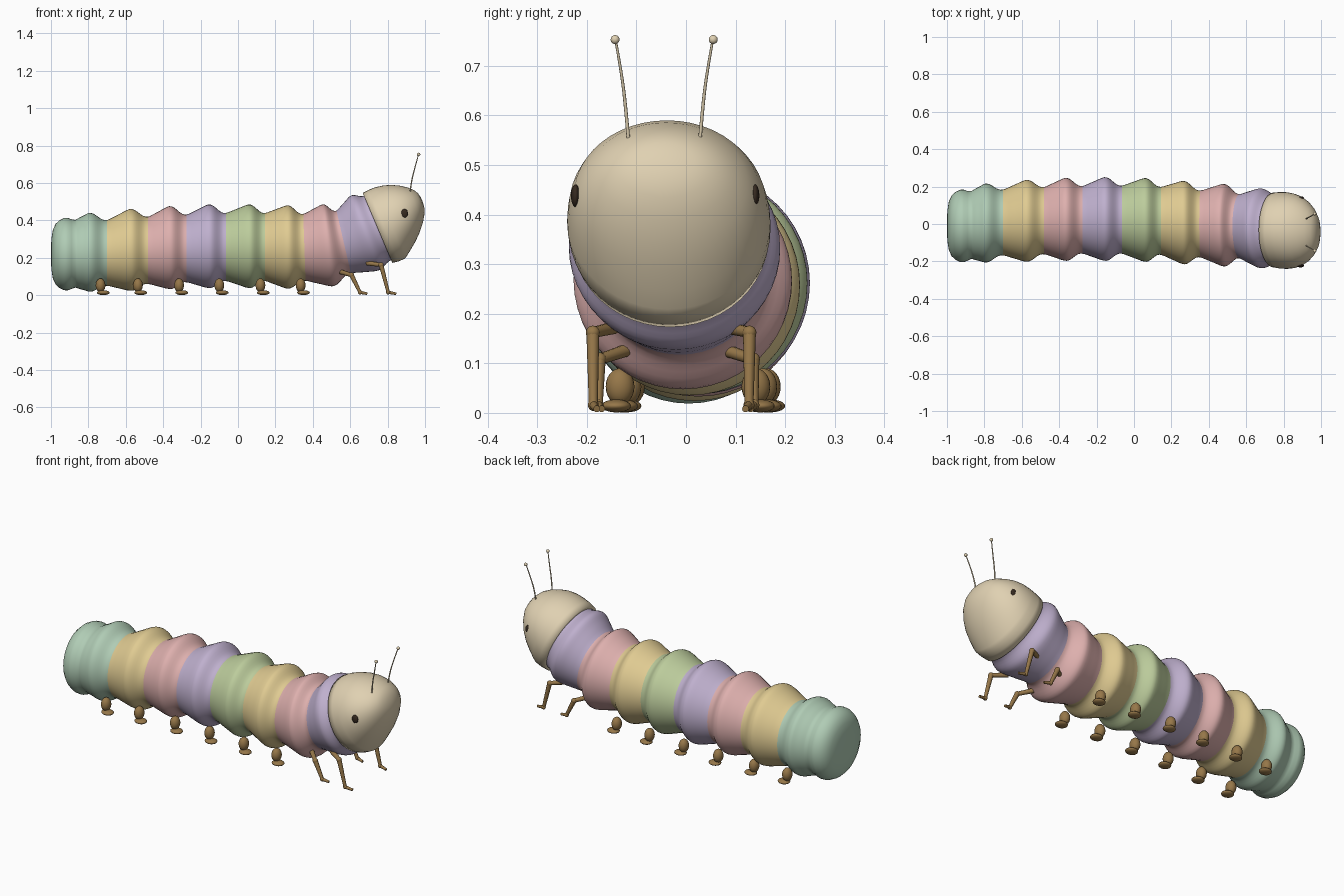
import bpy, math
from mathutils import Vector

cube = bpy.data.objects.get("Cube")
if cube:
    bpy.data.objects.remove(cube)


def material(name, rgb):
    lin = [((c / 255 + 0.055) / 1.055) ** 2.4 for c in rgb] + [1]
    m = bpy.data.materials.new(name)
    m.use_nodes = True
    m.diffuse_color = lin
    m.node_tree.nodes["Principled BSDF"].inputs["Base Color"].default_value = lin
    return m


MINT = material("mint", (176, 204, 181))
YELLOW = material("straw yellow", (224, 203, 146))
PINK = material("dusty pink", (222, 176, 174))
LILAC = material("lilac", (191, 176, 206))
GREEN = material("leaf green", (188, 204, 156))
CREAM = material("cream", (224, 209, 178))
BROWN = material("leg brown", (150, 119, 73))
DARK = material("eye dark", (54, 42, 32))


def finish(ob, name, mat):
    ob.name = name
    ob.data.materials.clear()
    ob.data.materials.append(mat)
    for p in ob.data.polygons:
        p.use_smooth = True
    return ob


def loft(name, rings, mat, cap_start=False, cap_end=False, sides=48):
    """Skin rings given as (centre, up, down, half width, tilt)."""
    verts, faces = [], []
    for c, up, down, wide, tilt in rings:
        axis = Vector((-math.sin(tilt), 0, math.cos(tilt)))
        for i in range(sides):
            a = math.tau * i / sides
            s = math.sin(a)
            mid, half = (up - down) / 2, (up + down) / 2
            verts.append(Vector(c) + axis * (mid + half * s) + Vector((0, -wide * math.cos(a), 0)))
    for k in range(len(rings) - 1):
        for i in range(sides):
            j = (i + 1) % sides
            a, b = k * sides, (k + 1) * sides
            faces.append((a + i, a + j, b + j, b + i))
    if cap_start:
        faces.append(tuple(reversed(range(sides))))
    if cap_end:
        faces.append(tuple(range(len(verts) - sides, len(verts))))
    me = bpy.data.meshes.new(name)
    me.from_pydata(verts, [], faces)
    ob = bpy.data.objects.new(name, me)
    bpy.context.collection.objects.link(ob)
    return finish(ob, name, mat)


def ball(name, loc, scale, mat):
    bpy.ops.mesh.primitive_uv_sphere_add(segments=20, ring_count=12, location=loc)
    ob = bpy.context.object
    ob.scale = scale
    return finish(ob, name, mat)


def tube(name, points, radii, mat, kind='POLY'):
    cu = bpy.data.curves.new(name, 'CURVE')
    cu.dimensions = '3D'
    cu.bevel_depth = 1
    cu.bevel_resolution = 3
    cu.use_fill_caps = True
    sp = cu.splines.new(kind)
    sp.points.add(len(points) - 1)
    for p, co, r in zip(sp.points, points, radii):
        p.co = (*co, 1)
        p.radius = r
    if kind == 'NURBS':
        sp.order_u = 3
        sp.use_endpoint_u = True
    ob = bpy.data.objects.new(name, cu)
    ob.data.materials.append(mat)
    bpy.context.collection.objects.link(ob)


# Body folds: alternating valleys and crests as (x, y, z, radius, tilt in degrees)
KEYS = [(-0.87, -0.005, 0.222, 0.181, 0), (-0.80, 0.005, 0.23, 0.210, 0),
        (-0.70, 0.008, 0.226, 0.176, 0), (-0.58, 0.017, 0.243, 0.218, 0),
        (-0.48, 0.018, 0.240, 0.180, 0), (-0.37, 0.025, 0.255, 0.221, 0),
        (-0.275, 0.022, 0.250, 0.181, 0), (-0.16, 0.027, 0.262, 0.223, 0),
        (-0.065, 0.023, 0.258, 0.182, 0), (0.055, 0.022, 0.262, 0.223, 0),
        (0.145, 0.017, 0.258, 0.182, 0), (0.26, 0.008, 0.258, 0.222, 0),
        (0.355, 0.0, 0.256, 0.179, 2), (0.475, -0.006, 0.266, 0.220, 7),
        (0.565, -0.012, 0.285, 0.172, 13), (0.67, -0.022, 0.330, 0.212, 20),
        (0.755, -0.032, 0.363, 0.188, 23)]
STEPS = 8


def fold(k):
    """Rings easing from one key to the next, with faint wrinkles."""
    out = []
    for s in range(STEPS + 1):
        t = s / STEPS
        ease = t * t * (3 - 2 * t)
        a, b = KEYS[k], KEYS[k + 1]
        x, y, z, _, tilt = (p + (q - p) * t for p, q in zip(a, b))
        r = a[3] + (b[3] - a[3]) * ease + 0.003 * math.sin(math.tau * t)
        out.append(((x, y, z), r, r, r, math.radians(tilt)))
    return out


# Rounded tail end flowing into the first segment
tail = [((x, -0.01, 0.22), r, r, r, 0) for x, r in
        [(-1, 0.02), (-0.998, 0.08), (-0.99, 0.13), (-0.975, 0.162),
         (-0.955, 0.181), (-0.93, 0.193), (-0.91, 0.194), (-0.89, 0.186)]]
loft("tail_segment", tail + fold(0) + fold(1)[1:], MINT, cap_start=True)
for n, mat in enumerate((YELLOW, PINK, LILAC, GREEN, YELLOW, PINK, LILAC)):
    k = 2 + 2 * n
    name = "neck_segment" if n == 6 else f"body_segment_{n + 1}"
    loft(name, fold(k) + fold(k + 1)[1:], mat)

# Head: tilted, fuller above than below
TILT = math.radians(23)
HEAD = Vector((0.746, -0.032, 0.36))
forward = Vector((math.cos(TILT), -0.04, math.sin(TILT)))
profile = [(0, 0.19, 0.19, 0.19), (0, 0.203, 0.203, 0.2), (0.035, 0.206, 0.209, 0.204),
           (0.07, 0.205, 0.208, 0.205), (0.085, 0.203, 0.200, 0.204),
           (0.12, 0.196, 0.175, 0.199), (0.16, 0.182, 0.145, 0.187),
           (0.2, 0.16, 0.108, 0.164), (0.235, 0.134, 0.068, 0.132),
           (0.26, 0.108, 0.03, 0.096), (0.272, 0.085, 0, 0.06), (0.277, 0.06, -0.03, 0.02)]
loft("head", [(HEAD + forward * d, u, b, w, TILT) for d, u, b, w in profile],
     CREAM, cap_start=True, cap_end=True)

# Paired face parts and jointed front legs
for side, label in ((1, "left"), (-1, "right")):
    ball(f"{label}_eye", (0.89, -0.042 + side * 0.181, 0.438), (0.019, 0.009, 0.023), DARK)

    feeler = [(0.92, 0.072, 0.55), (0.927, 0.077, 0.61), (0.945, 0.085, 0.68), (0.965, 0.098, 0.752)]
    tube(f"{label}_antenna", [(x, -0.044 + side * y, z) for x, y, z in feeler],
         (0.0035, 0.0035, 0.003, 0.0025), CREAM, 'NURBS')
    ball(f"{label}_antenna_tip", (0.966, -0.044 + side * 0.099, 0.753), (0.009,) * 3, CREAM)

    for pair, cy, joints in (
            ("front", -0.03, [(0.69, 0.115, 0.172), (0.765, 0.158, 0.162),
                              (0.803, 0.157, 0.016), (0.845, 0.15, 0.008)]),
            ("second", -0.02, [(0.54, 0.095, 0.128), (0.607, 0.155, 0.108),
                               (0.652, 0.157, 0.016), (0.69, 0.15, 0.008)])):
        pts = [(x, cy + side * y, z) for x, y, z in joints]
        for part, i, radii in (("thigh", 0, (0.013, 0.011)), ("shin", 1, (0.013, 0.009)),
                               ("toe", 2, (0.009, 0.007))):
            tube(f"{label}_{pair}_{part}", pts[i:i + 2], radii, BROWN)
        ball(f"{label}_{pair}_knee", pts[1], (0.014,) * 3, BROWN)
        ball(f"{label}_{pair}_ankle", pts[2], (0.011, 0.011, 0.012), BROWN)

    # Stubby legs along the belly, each with a flat foot
    for n, (x, cy) in enumerate(((-0.735, 0.006), (-0.535, 0.017), (-0.315, 0.024),
                                 (-0.1, 0.025), (0.12, 0.018), (0.335, 0.004))):
        y = cy + side * 0.137
        ball(f"{label}_stub_leg_{n + 1}", (x, y, 0.053), (0.026, 0.029, 0.037), BROWN)
        ball(f"{label}_stub_foot_{n + 1}", (x + 0.015, y + side * 0.008, 0.014),
             (0.034, 0.03, 0.013), BROWN)
